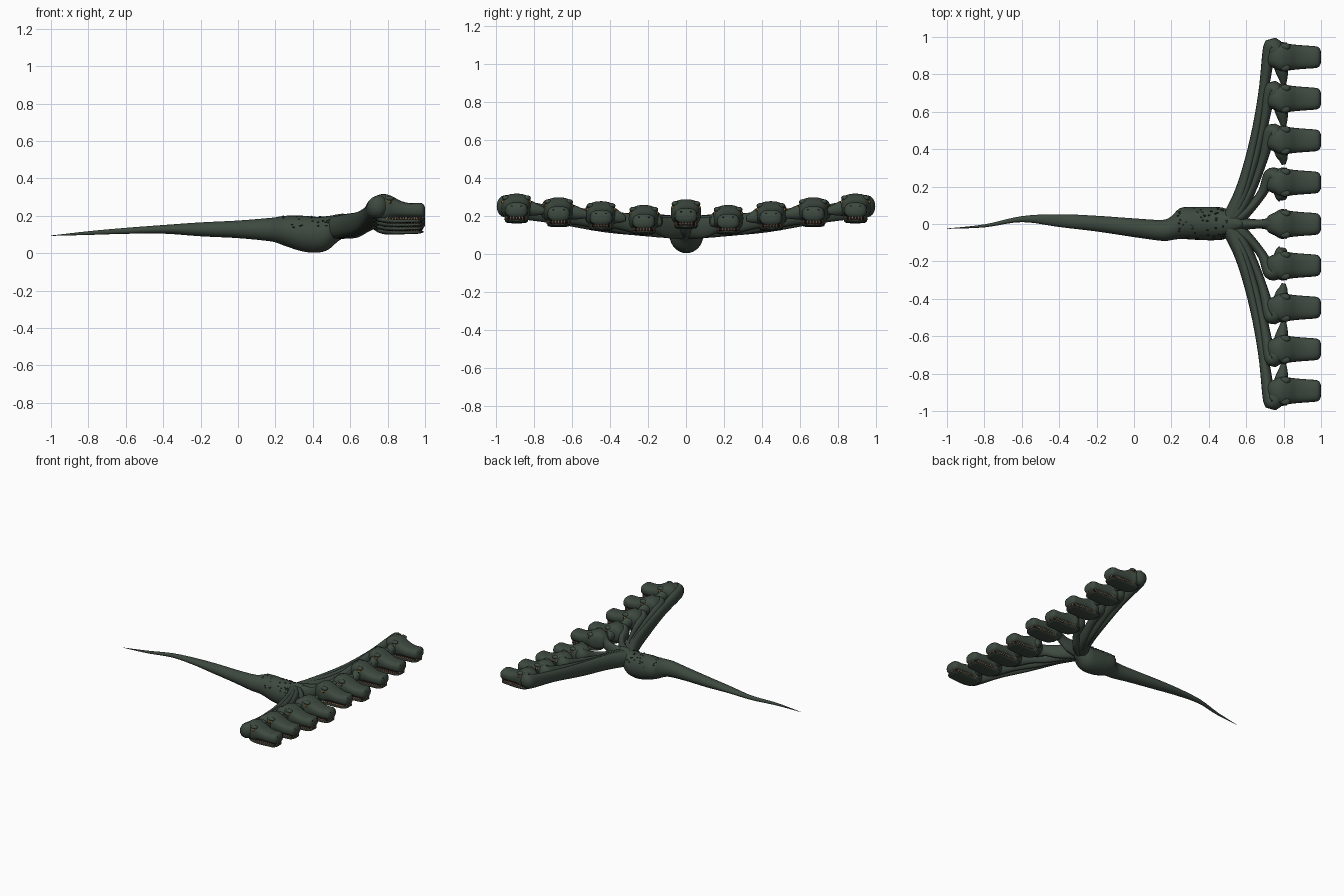
import bpy, bmesh, math, random
from mathutils import Vector, Matrix

random.seed(4)
if "Cube" in bpy.data.objects:
    bpy.data.objects.remove(bpy.data.objects["Cube"])


def material(name, rgb):
    m = bpy.data.materials.new(name)
    m.use_nodes = True
    m.diffuse_color = (*rgb, 1)
    bsdf = m.node_tree.nodes["Principled BSDF"]
    bsdf.inputs["Base Color"].default_value = (*rgb, 1)
    bsdf.inputs["Roughness"].default_value = 0.8
    return m


SKIN = material("dark green skin", (0.047, 0.067, 0.05))
SCALE = material("deep green scale", (0.02, 0.027, 0.021))
MOUTH = material("dark mouth", (0.03, 0.012, 0.01))
TOOTH = material("ivory tooth", (0.5, 0.4, 0.25))
EYE = material("amber eye", (0.55, 0.22, 0.03))
BLACK = material("black", (0.006, 0.006, 0.006))


def finish(bm, name, mat):
    bmesh.ops.recalc_face_normals(bm, faces=bm.faces)
    mesh = bpy.data.meshes.new(name)
    bm.to_mesh(mesh)
    bm.free()
    mesh.materials.append(mat)
    for p in mesh.polygons:
        p.use_smooth = True
    return mesh


def place(mesh, name, loc=(0, 0, 0)):
    ob = bpy.data.objects.new(name, mesh)
    ob.location = loc
    bpy.context.collection.objects.link(ob)
    return ob


def smooth_rows(rows, steps):
    """Catmull-Rom interpolation through rows of numbers."""
    rows = [Vector(r) for r in rows]
    out = []
    for i in range(len(rows) - 1):
        a, b, c, d = (rows[max(0, min(len(rows) - 1, i + k))] for k in (-1, 0, 1, 2))
        for s in range(steps):
            t = s / steps
            out.append(0.5 * (2 * b + (c - a) * t + (2 * a - 5 * b + 4 * c - d) * t * t
                              + (3 * b - a - 3 * c + d) * t ** 3))
    return out + [rows[-1]]


def loft(name, rows, mat, steps=4, sides=20, power=1.0, follow=False):
    """Skin of rings; each row is x, y, z, half width, half height."""
    rows = smooth_rows(rows, steps)
    bm, rings = bmesh.new(), []
    for i, r in enumerate(rows):
        side = Vector((0, 1, 0))
        if follow:
            tan = rows[min(i + 1, len(rows) - 1)] - rows[max(i - 1, 0)]
            side = Vector((-tan[1], tan[0], 0)).normalized()
        ring = []
        for k in range(sides):
            a = math.tau * k / sides
            c, s = (math.copysign(abs(v) ** power, v) for v in (math.cos(a), math.sin(a)))
            ring.append(bm.verts.new(Vector(r[:3]) + side * c * r[3] + Vector((0, 0, s * r[4]))))
        rings.append(ring)
    for p, q in zip(rings, rings[1:]):
        for k in range(sides):
            n = (k + 1) % sides
            bm.faces.new((p[k], p[n], q[n], q[k]))
    bm.faces.new(rings[0])
    bm.faces.new(rings[-1])
    return finish(bm, name, mat)


def blobs(name, items, mat, segs=10):
    """Ellipsoids in one mesh; each item is a centre and radii."""
    bm = bmesh.new()
    for loc, size in items:
        bmesh.ops.create_uvsphere(bm, u_segments=segs, v_segments=max(4, segs // 2), radius=1,
                                  matrix=Matrix.Translation(loc) @ Matrix.Diagonal((*size, 1)))
    return finish(bm, name, mat)


def spans(rows):
    """Turn x, bottom, top, half width into loft rows on the centre line."""
    return [(x, 0, (b + t) / 2, w, (t - b) / 2) for x, b, t, w in rows]


# Tail and belly in one tapering skin
body = [(-1, -.025, .094, .001, .001), (-.8, -.01, .108, .008, .01),
        (-.6, .026, .12, .016, .016), (-.4, .018, .128, .034, .023),
        (-.2, .002, .128, .042, .037), (0, -.02, .128, .05, .047),
        (.15, -.034, .127, .056, .06), (.2, -.022, .125, .064, .067),
        (.25, .003, .12, .083, .08), (.34, .003, .106, .088, .095),
        (.42, .002, .099, .089, .096), (.48, .002, .108, .084, .09),
        (.53, .002, .134, .058, .074), (.57, 0, .15, .035, .06), (.6, 0, .155, .01, .03)]
place(loft("body_and_tail", body, SKIN, steps=5, sides=28), "body_and_tail")

# Scattered scales on the back
spots = []
for i in range(60):
    x, a = random.uniform(.23, .5), random.uniform(.35, math.pi - .35)
    spots.append(((x, .002 + .086 * math.cos(a), .108 + .09 * math.sin(a)), (.007, .005, .004)))
place(blobs("back_scales", spots, SCALE, 6), "back_scales")

# Shared head parts, each built once around y = 0
skull = loft("skull", spans([
    (.705, .21, .265, .02), (.72, .19, .29, .045), (.75, .175, .312, .06),
    (.79, .175, .316, .08), (.83, .186, .302, .071), (.87, .19, .28, .066),
    (.92, .19, .268, .062), (.97, .19, .27, .058), (.99, .194, .263, .05),
    (1, .21, .245, .03)]), SKIN, sides=24, power=.75)
jaw = loft("lower_jaw", spans([
    (.74, .175, .2, .035), (.78, .162, .2, .058), (.84, .16, .183, .06),
    (.92, .163, .181, .056), (.97, .165, .181, .051), (.992, .172, .179, .03)]),
    SKIN, power=.7)
mouth = loft("mouth_lining", spans([
    (.77, .178, .195, .05), (.85, .178, .195, .056), (.95, .178, .195, .05),
    (.985, .18, .195, .035)]), MOUTH, steps=2, sides=16, power=.7)
sides = (-1, 1)
eyes = blobs("eyes", [((.81, s * .07, .272), (.011, .008, .009)) for s in sides], EYE)
pupils = blobs("pupils", [((.813, s * .0765, .272), (.004, .003, .007)) for s in sides], BLACK, 8)
brows = blobs("brows", [((.808, s * .056, .293), (.028, .02, .014)) for s in sides], SKIN, 12)
nostrils = blobs("nostrils", [((.992, s * .026, .25), (.006, .008, .006)) for s in sides], BLACK, 8)

# Upper and lower teeth along both sides and across the snout
bm = bmesh.new()
spots = [(.8 + .017 * i, s * (.063 - .0011 * i)) for i in range(11) for s in sides]
spots += [(.987, y * .016) for y in (-2, -1, 0, 1, 2)]
for x, y in spots:
    for z, turn, dx in ((.187, math.pi, 0), (.185, 0, -.008)):
        bmesh.ops.create_cone(bm, cap_ends=True, segments=6, radius1=.004, radius2=.0005,
                              depth=.016, matrix=Matrix.Translation((x + dx, y * .97, z))
                              @ Matrix.Rotation(turn, 4, "X"))
teeth = finish(bm, "teeth", TOOTH)

parts = (skull, jaw, mouth, eyes, pupils, brows, nostrils, teeth)


def neck_and_head(tag, y, dz, spread, fold):
    s = (y > 0) - (y < 0)
    # Neck fans out from the shoulders, then curls forward into the skull
    path = [(.50, 0, .135, .045, .06), (.575, .2, .15, .034, .06),
            (.64, .48, .167, .026, .054), (.69, .78, .205, .026, .046)]
    rows = [(x, y * f, z + dz * f, w, h) for x, f, z, w, h in path]
    rows += [(.728, y + s * spread, .245 + dz, .038, .055),
             (.765, y + s * spread * .6, .25 + dz, .055, .06),
             (.81, y, .245 + dz, .05, .05)]
    place(loft(tag + "_neck", rows, SKIN, steps=6, sides=16, follow=True), tag + "_neck")
    # Pointed neck fold reaching toward the middle
    if s:
        rows = [(.785, y, .245 + dz, .055, .06), (.79, y - s * .07, .24 + dz, .036, .042),
                (.797, y - s * (.07 + fold) / 2, .232 + dz, .024, .03),
                (.8, y - s * fold, .225 + dz, .01, .014)]
        place(loft(tag + "_fold", rows, SKIN, sides=14, follow=True), tag + "_fold")
    for mesh in parts:
        place(mesh, tag + "_" + mesh.name, (0, y, dz))


neck_and_head("middle", 0, -.03, 0, 0)
for side, s in (("left", 1), ("right", -1)):
    neck_and_head(side + "_inner", s * .222, -.06, .035, .095)
    neck_and_head(side + "_second", s * .447, -.04, .042, .13)
    neck_and_head(side + "_third", s * .67, -.02, .044, .16)
    neck_and_head(side + "_outer", s * .892, 0, .05, .155)
